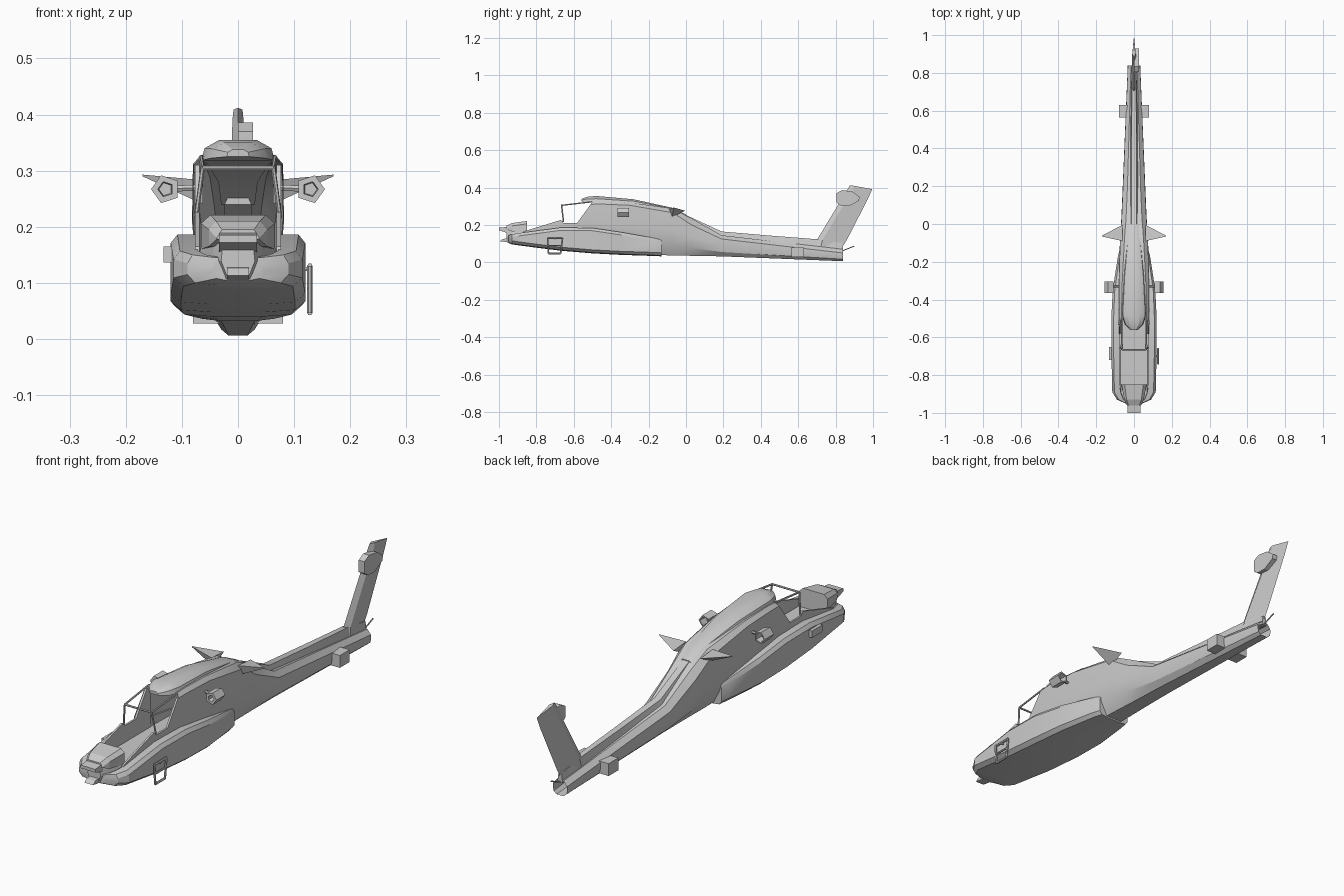
import bpy, bmesh
from math import radians, sin, cos, tau
from mathutils import Vector

cube = bpy.data.objects.get("Cube")
if cube:
    bpy.data.objects.remove(cube, do_unlink=True)

grey = bpy.data.materials.new("airframe_grey")
grey.use_nodes = True
colour = (0.6, 0.6, 0.6, 1)
grey.diffuse_color = colour
grey.node_tree.nodes["Principled BSDF"].inputs["Base Color"].default_value = colour


def finish(name, bm, smooth=False):
    bmesh.ops.recalc_face_normals(bm, faces=bm.faces)
    mesh = bpy.data.meshes.new(name)
    bm.to_mesh(mesh)
    bm.free()
    mesh.materials.append(grey)
    obj = bpy.data.objects.new(name, mesh)
    bpy.context.collection.objects.link(obj)
    if smooth:
        bpy.ops.object.select_all(action="DESELECT")
        obj.select_set(True)
        bpy.context.view_layer.objects.active = obj
        bpy.ops.object.shade_smooth_by_angle(angle=radians(28))
    return obj


def loft(name, rings, start=False, end=False, smooth=True):
    """Skin closed rings of points, with optional end caps."""
    bm = bmesh.new()
    rows = [[bm.verts.new(p) for p in ring] for ring in rings]
    n = len(rows[0])
    for a, b in zip(rows, rows[1:]):
        for i in range(n):
            j = (i + 1) % n
            bm.faces.new((a[i], a[j], b[j], b[i]))
    if start:
        bm.faces.new(rows[0])
    if end:
        bm.faces.new(rows[-1])
    return finish(name, bm, smooth)


def symmetric(half):
    """Close a half section that starts and ends off the centre line."""
    return half + [(-x, y, z) for x, y, z in reversed(half)]


def prism(name, x0, x1, outline):
    """Extrude a side outline of (y, z) points across x."""
    return loft(name, [[(x, y, z) for y, z in outline] for x in (x0, x1)], True, True, False)


def box(name, x0, x1, y0, y1, z0, z1):
    return prism(name, x0, x1, [(y0, z0), (y1, z0), (y1, z1), (y0, z1)])


def bar(name, a, b, r=0.004):
    a, b = Vector(a), Vector(b)
    turn = (b - a).to_track_quat("Z", "Y")
    ring = [turn @ Vector((r * cos(tau * i / 6), r * sin(tau * i / 6), 0)) for i in range(6)]
    return loft(name, [[p + v for v in ring] for p in (a, b)], True, True)


# Wide lower hull with side sponsons and a sunken cockpit floor
hull = []
for y, w, zb, zt in [(-.95, .045, .108, .145), (-.93, .09, .1, .15), (-.89, .115, .094, .157),
                     (-.67, .12, .066, .186), (-.5, .12, .052, .184), (-.35, .113, .044, .162),
                     (-.17, .085, .038, .13), (-.13, .075, .036, .12)]:
    floor = min(zt, .14)
    hull.append(symmetric([(w * .4, y, zb - .004), (w * .85, y, zb), (w, y, zb + .015),
                           (w, y, zt - .015), (w * .9, y, zt), (w * .62, y, zt),
                           (w * .6, y, floor)]))
loft("lower_hull", hull, True, True)

# Cabin flowing into the hollow tail boom: bottom, shoulder and roof per station
cabin = []
for y, lean, zb, w, zs, wt, zt in [(-.59, .08, .07, .08, .31, .066, .325),
                                   (-.46, 0, .055, .082, .312, .066, .328),
                                   (-.3, 0, .043, .081, .305, .062, .32),
                                   (-.07, 0, .037, .074, .265, .05, .288),
                                   (.03, 0, .035, .067, .2, .042, .235),
                                   (.19, 0, .032, .06, .125, .035, .145),
                                   (.84, 0, .006, .033, .05, .016, .07)]:
    half = [(w * .5, zb), (w * .9, zb + .25 * (zs - zb)), (w, zb + .6 * (zs - zb)),
            (w * .98, zs), (wt, zt)]
    cabin.append(symmetric([(x, y + lean * max(0, (z - .2) / .11), z) for x, z in half]))
loft("cabin_and_boom", cabin)

# Rounded roof cowling
cowl = []
for y, w, zb, zt in [(-.56, .02, .325, .338), (-.53, .05, .322, .35), (-.48, .066, .318, .355),
                     (-.28, .055, .312, .337), (-.07, .035, .28, .291), (.0, .03, .24, .256)]:
    cowl.append(symmetric([(w, y, zb), (w * .9, y, zb + .6 * (zt - zb)), (w * .5, y, zt)]))
loft("roof_cowling", cowl, True, True)

# Spine running down the boom to the fin
spine = []
for y, w, zb, zt in [(-.02, .024, .24, .262), (.19, .024, .13, .165),
                     (.45, .022, .1, .143), (.72, .018, .07, .122), (.84, .012, .06, .1)]:
    spine.append(symmetric([(w, y, zb), (w * .6, y, zt)]))
loft("boom_spine", spine, True, True)

# Tail fin, thickest in the middle
fin_rings = []
for z, y0, y1, w in [(.08, .69, .835, .018), (.12, .7, .86, .015),
                     (.34, .833, .973, .011), (.39, .863, .995, .01)]:
    fin_rings.append([(0, y0, z), (w, y0 + .03, z), (0, y1, z), (-w, y0 + .03, z)])
fin_rings.append([(0, .877, .412), (.008, .9, .409), (0, .996, .391), (-.008, .9, .409)])
loft("tail_fin", fin_rings, True, True, False)

# Tail rotor gearbox and tail wheel stub
prism("tail_gearbox", 0, .027, [(.805, .32), (.83, .303), (.875, .302), (.925, .33),
                                (.928, .35), (.89, .378), (.835, .386), (.805, .37)])
bar("tail_stub", (0, .82, .055), (0, .9, .087), .003)

# Cockpit side walls
for s, side in ((1, "left"), (-1, "right")):
    prism(side + "_cockpit_wall", s * .069, s * .077,
          [(-.9, .12), (-.87, .165), (-.67, .226), (-.655, .21), (-.58, .21),
           (-.51, .31), (-.48, .31), (-.48, .12)])
    # Canopy frame
    corner = (s * .063, -.665, .305)
    bar(side + "_canopy_post", (s * .075, -.655, .215), corner)
    bar(side + "_canopy_rail", corner, (s * .066, -.5, .324))
    # Swept stub wing
    root = [(.062, -.005, .276), (.062, -.09, .283), (.062, -.075, .24)]
    tip = [(.17, -.062, .292), (.17, -.066, .293), (.17, -.065, .29)]
    loft(side + "_stub_wing", [[(s * x, y, z) for x, y, z in r] for r in (root, tip)], True, True, False)
    # Five-sided hollow exhaust pod
    rings = []
    for y, r in ((-.34, .012), (-.365, .014), (-.365, .026), (-.305, .026), (-.305, .02), (-.34, .018)):
        rings.append([(s * (.129 + r * cos(tau * i / 5)), y, .267 + r * sin(tau * i / 5))
                      for i in range(5)])
    loft(side + "_exhaust_pod", rings, True, True, False)
    bar(side + "_pod_strut", (s * .07, -.33, .27), (s * .112, -.33, .268), .006)
    # Tail sensor boxes
    box(side + "_tail_box", s * .03, s * .08, .565, .63, .028, .08)
bar("canopy_front_bar", (-.063, -.665, .305), (.063, -.665, .305))

# Nose: body, tilted hood and forward sensor
nose = []
for y, w, zb, zt in [(-.96, .03, .108, .17), (-.93, .045, .105, .18), (-.85, .07, .11, .18)]:
    nose.append(symmetric([(w * .6, y, zb), (w, y, (zb + zt) / 2), (w * .9, y, zt)]))
loft("nose_body", nose, True, True, False)
hood = []
for y, w, zb, zt in [(-.96, .038, .178, .195), (-.93, .052, .165, .21), (-.85, .066, .16, .221)]:
    hood.append(symmetric([(w, y, zb), (w, y, zt - .015), (w * .75, y, zt)]))
loft("nose_hood", hood, True, True, False)
prism("nose_sensor", -.034, .034, [(-1, .172), (-1, .185), (-.95, .19), (-.95, .155)])
prism("nose_chin", -.02, .02, [(-.995, .113), (-.98, .125), (-.94, .13), (-.94, .105)])

# Boarding step frame on one side, small blister on the other
corners = [(.128, -.74, .13), (.128, -.66, .13), (.128, -.67, .047), (.128, -.735, .047)]
for i, a in enumerate(corners):
    bar("step_frame_bar", a, corners[(i + 1) % 4], .005)
bar("step_mount", (.11, -.7, .125), (.13, -.7, .125))
bar("step_rung", (.128, -.74, .09), (.128, -.66, .09))
box("side_blister", -.133, -.11, -.72, -.65, .136, .165)
